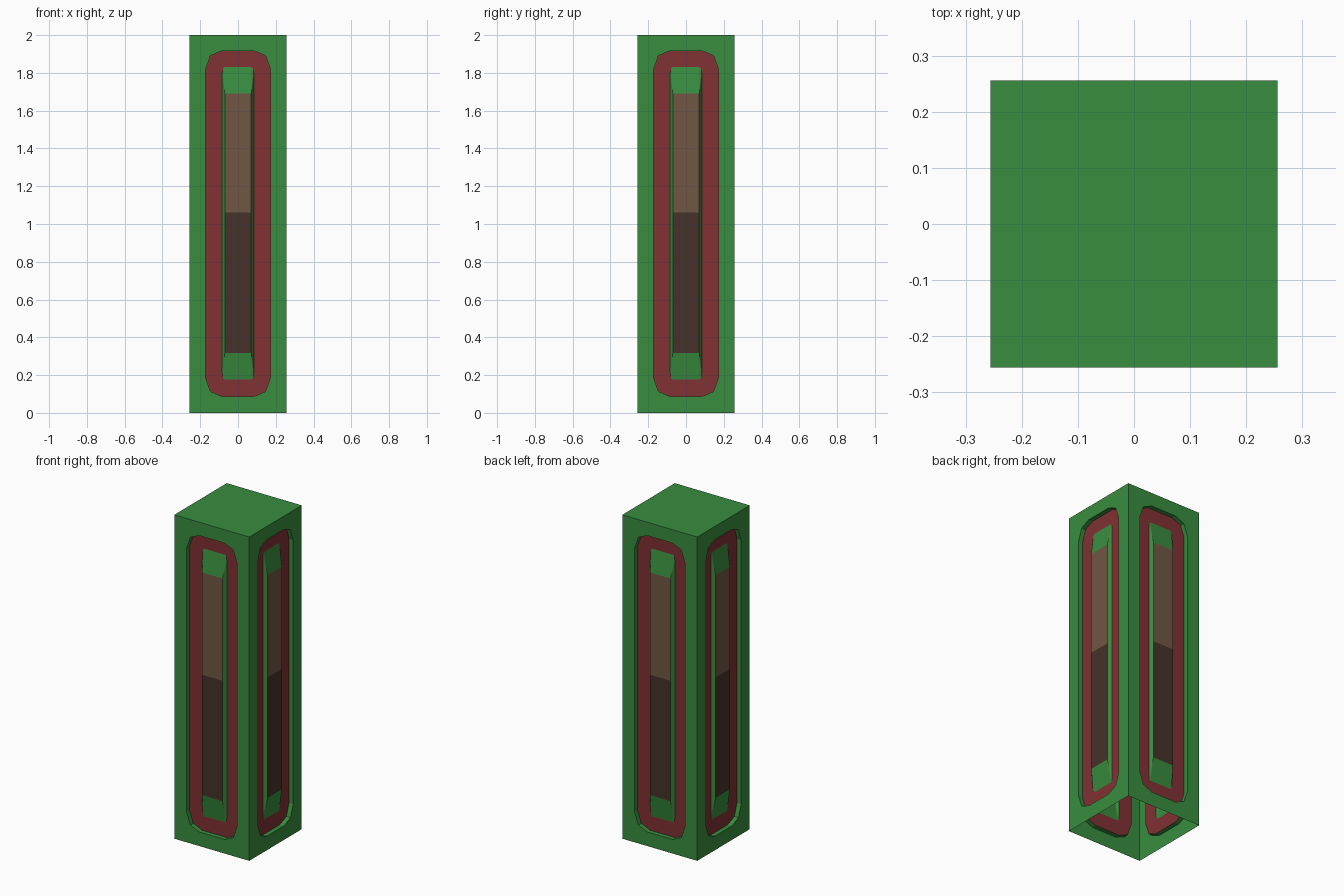
import bpy, bmesh, math
from mathutils import Matrix, Vector

if "Cube" in bpy.data.objects:
    bpy.data.objects.remove(bpy.data.objects["Cube"])

HALF = 0.256      # half width of the square tower
GROOVE = 0.028    # depth of the ring channel
PANEL = 0.005     # depth of the raised centre panel


def material(name, rgb):
    """Flat material from an sRGB 0-255 colour."""
    m = bpy.data.materials.new(name)
    lin = [((c / 255 + 0.055) / 1.055) ** 2.4 for c in rgb]
    m.diffuse_color = (*lin, 1)
    m.use_nodes = True
    m.node_tree.nodes["Principled BSDF"].inputs["Base Color"].default_value = m.diffuse_color
    return m


GREEN = material("green", (56, 141, 62))
RED = material("dark red", (129, 49, 51))
BROWN = material("brown", (113, 86, 68))
DARK = material("dark brown", (71, 50, 41))


def corners(half, z0, z1, depth, steps):
    """Four counter-clockwise corner groups; steps are (dx, dz) insets along the bottom-right corner."""
    groups = []
    for sx, top in ((1, 0), (1, 1), (-1, 1), (-1, 0)):
        pts = []
        for dx, dz in steps:
            z = z1 - dz if top else z0 + dz
            pts.append(Vector((sx * (half - dx), -HALF + depth, z)))
        if (sx > 0) == bool(top):
            pts.reverse()
        groups.append(pts)
    return groups


def fan_to_rect(rect, loop):
    """Faces between a four-point rectangle and a loop with chamfered corners."""
    faces = []
    for i in range(4):
        a, b, g = rect[i][0], rect[(i + 1) % 4][0], loop[i]
        faces += [(a, g[k], g[k + 1]) for k in range(len(g) - 1)]
        faces.append((a, b, loop[(i + 1) % 4][0], g[-1]))
    return faces


def band(outer, inner):
    """Quads between two matching loops."""
    o, n = sum(outer, []), sum(inner, [])
    c = len(o)
    return [(o[i], o[(i + 1) % c], n[(i + 1) % c], n[i]) for i in range(c)]


def four_sides(name, faces, mat, extra=()):
    """Mesh object repeating the front faces on all four sides."""
    bm = bmesh.new()
    for k in range(4):
        rot = Matrix.Rotation(k * math.pi / 2, 4, 'Z')
        for pts in faces:
            f = bm.faces.new([bm.verts.new(rot @ p) for p in pts])
            f.normal_update()
            if f.normal.dot(rot @ Vector((0, -1, 0))) < -1e-4:
                f.normal_flip()
    for pts in extra:
        bm.faces.new([bm.verts.new(p) for p in pts])
    bmesh.ops.remove_doubles(bm, verts=bm.verts, dist=1e-5)
    me = bpy.data.meshes.new(name)
    bm.to_mesh(me)
    bm.free()
    me.materials.append(mat)
    ob = bpy.data.objects.new(name, me)
    bpy.context.collection.objects.link(ob)
    return ob


flat = [(0, 0)]
big = [(0.087, 0), (0.026, 0.026), (0, 0.1)]
small = [(0.014, 0), (0.005, 0.007), (0, 0.035)]
wall = corners(HALF, 0, 2, 0, flat)
opening = corners(0.172, 0.087, 1.917, 0, big)
ring_out = corners(0.172, 0.087, 1.917, GROOVE, big)
ring_in = corners(0.084, 0.177, 1.83, GROOVE, small)
panel = corners(0.07, 0.317, 1.692, PANEL, flat)

# outer walls with openings, and the roof; the underside is open
roof = [Vector((x * HALF, y * HALF, 2)) for x, y in ((-1, -1), (1, -1), (1, 1), (-1, 1))]
four_sides("tower_walls", fan_to_rect(wall, opening), GREEN, [roof])

# channel edges: each quad must face the middle of its opening
edges = [tuple(q) for q in band(opening, ring_out)]
four_sides("channel_edges", edges, GREEN)

# red rings lying in the channels
four_sides("channel_rings", band(ring_out, ring_in), RED)

# sloped green surround rising to each centre panel
four_sides("panel_surrounds", fan_to_rect(panel, ring_in), GREEN)


# two-tone centre panels
def plate(z0, z1):
    return [tuple(g[0] for g in corners(0.07, z0, z1, PANEL, flat))]


four_sides("upper_panels", plate(1.06, 1.692), BROWN)
four_sides("lower_panels", plate(0.317, 1.06), DARK)
